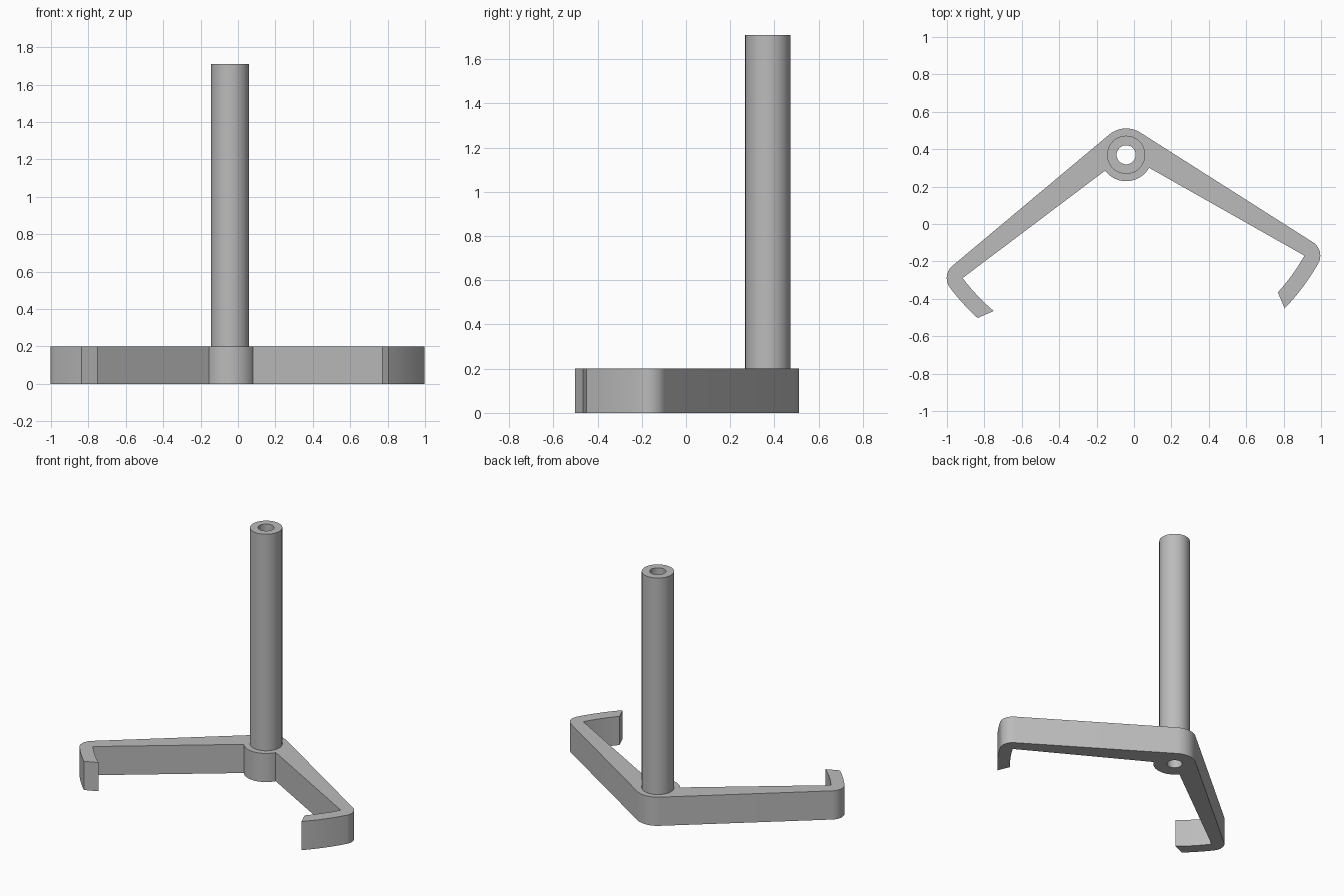
import bpy
import bmesh
from math import radians, cos, sin
from mathutils import Vector

cube = bpy.data.objects.get("Cube")
if cube:
    bpy.data.objects.remove(cube, do_unlink=True)

HUB = Vector((-0.042, 0.37))
HUB_R, TUBE_R, BORE_R = 0.141, 0.102, 0.051
INNER_R, OUTER_R = 1.095, 1.18
BASE_H, TOP = 0.2, 1.71
LEFT, RIGHT = -29.5, 217      # directions of the two arms from the hub

grey = bpy.data.materials.new("plain grey")
grey.use_nodes = True
grey.diffuse_color = (0.5, 0.5, 0.5, 1)
grey.node_tree.nodes["Principled BSDF"].inputs["Base Color"].default_value = (0.5, 0.5, 0.5, 1)


def polar(centre, radius, angle):
    return centre + radius * Vector((cos(radians(angle)), sin(radians(angle))))


def arc(centre, radius, start, end, steps):
    return [polar(centre, radius, start + (end - start) * i / steps)
            for i in range(steps + 1)]


def circle(radius, steps=64):
    return arc(HUB, radius, 0, 360, steps)[:-1]


def extrude_profile(name, loops, z0, z1):
    """Fill an outline with its holes and raise it to a solid."""
    bm = bmesh.new()
    for loop in loops:
        verts = [bm.verts.new((p.x, p.y, z0)) for p in loop]
        for a, b in zip(verts, verts[1:] + verts[:1]):
            bm.edges.new((a, b))
    bmesh.ops.triangle_fill(bm, edges=bm.edges[:], use_beauty=True)
    raised = bmesh.ops.extrude_face_region(bm, geom=bm.faces[:], use_keep_orig=True)["geom"]
    bmesh.ops.translate(bm, vec=(0, 0, z1 - z0),
                        verts=[g for g in raised if isinstance(g, bmesh.types.BMVert)])
    bmesh.ops.recalc_face_normals(bm, faces=bm.faces[:])
    mesh = bpy.data.meshes.new(name)
    bm.to_mesh(mesh)
    bm.free()
    mesh.materials.append(grey)
    obj = bpy.data.objects.new(name, mesh)
    bpy.context.collection.objects.link(obj)
    bpy.ops.object.select_all(action="DESELECT")
    obj.select_set(True)
    bpy.context.view_layer.objects.active = obj
    bpy.ops.object.shade_smooth_by_angle(angle=radians(25))
    return obj


# Base outline: hub, two arms with rounded elbows, and hooked ends
elbow_r = OUTER_R - INNER_R
left_elbow = polar(HUB, INNER_R, LEFT)
right_elbow = polar(HUB, INNER_R, RIGHT)
outline = (
    arc(HUB, HUB_R, 57, 130.5, 16)                      # back of hub
    + arc(right_elbow, elbow_r, 130.5, RIGHT, 12)       # right elbow
    + arc(HUB, OUTER_R, RIGHT, 227.7, 8)[1:]            # right hook, outside
    + arc(HUB, INNER_R, 229.7, RIGHT, 8)                # right hook, inside
    + arc(HUB, HUB_R, RIGHT, LEFT + 360, 24)            # front of hub
    + arc(HUB, INNER_R, LEFT, -42.2, 8)                 # left hook, inside
    + arc(HUB, OUTER_R, -44.1, LEFT, 8)                 # left hook, outside
    + arc(left_elbow, elbow_r, LEFT, 57, 12)[1:]        # left elbow
)
extrude_profile("hooked_arm_base", [outline, circle(BORE_R)], 0, BASE_H)

# Upright hollow post on the hub
extrude_profile("hollow_post", [circle(TUBE_R), circle(BORE_R)], BASE_H, TOP)
